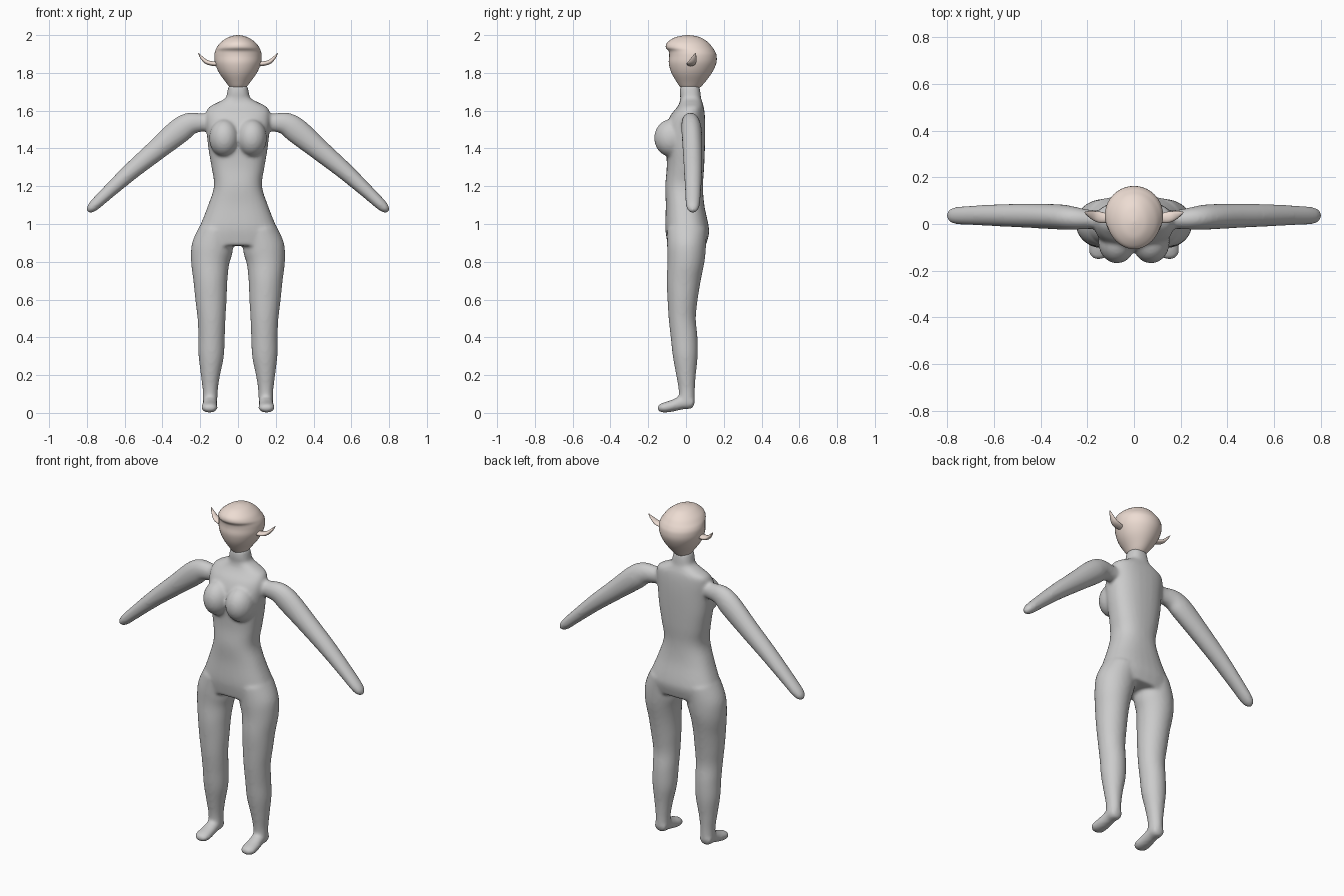
import bpy, bmesh, math
from mathutils import Vector, Matrix


def catmull(rows, steps):
    # Smoothly interpolate rows of ring parameters
    out = []
    n = len(rows)
    for i in range(n - 1):
        p = [rows[max(i - 1, 0)], rows[i], rows[i + 1], rows[min(i + 2, n - 1)]]
        for s in range(steps):
            t = s / steps
            out.append([0.5 * (2 * b + (c - a) * t + (2 * a - 5 * b + 4 * c - d) * t * t
                               + (3 * b - a - 3 * c + d) * t ** 3) for a, b, c, d in zip(*p)])
    out.append(list(rows[-1]))
    return out


def loft(bm, rows, v=(0, 1, 0), power=2.0, seg=32, steps=4, side=1):
    # rows: centre x, y, z, radius across, radius along v
    rows = catmull([(r[0] * side, *r[1:]) for r in rows], steps)
    v = Vector(v)
    rings = []
    for i, (x, y, z, a, b) in enumerate(rows):
        t = Vector(rows[min(i + 1, len(rows) - 1)][:3]) - Vector(rows[max(i - 1, 0)][:3])
        u = v.cross(t).normalized()
        ring = []
        for k in range(seg):
            c, s = math.cos(2 * math.pi * k / seg), math.sin(2 * math.pi * k / seg)
            c = math.copysign(abs(c) ** (2 / power), c)
            s = math.copysign(abs(s) ** (2 / power), s)
            ring.append(bm.verts.new(Vector((x, y, z)) + u * a * c + v * b * s))
        rings.append(ring)
    for r0, r1 in zip(rings, rings[1:]):
        for k in range(seg):
            j = (k + 1) % seg
            bm.faces.new((r0[k], r0[j], r1[j], r1[k]))
    bm.faces.new(rings[0][::-1])
    bm.faces.new(rings[-1])


def upright(rows):
    # z, half width, front y, back y -> loft rows
    return [(0, (f + b) / 2, z, w, (b - f) / 2) for z, w, f, b in rows]


def finish(bm, name, mat=None):
    bmesh.ops.recalc_face_normals(bm, faces=bm.faces)
    me = bpy.data.meshes.new(name)
    bm.to_mesh(me)
    bm.free()
    for p in me.polygons:
        p.use_smooth = True
    ob = bpy.data.objects.new(name, me)
    bpy.context.collection.objects.link(ob)
    if mat:
        me.materials.append(mat)
    return ob


skin = bpy.data.materials.new("skin")
skin.diffuse_color = (0.85, 0.72, 0.65, 1)

# Torso and neck
bm = bmesh.new()
loft(bm, upright([
    (0.885, 0.235, -0.095, 0.105), (0.95, 0.218, -0.107, 0.122), (1.0, 0.197, -0.11, 0.118),
    (1.1, 0.158, -0.107, 0.097), (1.2, 0.127, -0.11, 0.09), (1.3, 0.14, -0.102, 0.096),
    (1.4, 0.157, -0.105, 0.1), (1.5, 0.167, -0.11, 0.102), (1.57, 0.17, -0.085, 0.1),
    (1.615, 0.158, -0.05, 0.095), (1.64, 0.115, -0.035, 0.088), (1.665, 0.068, -0.03, 0.08),
    (1.695, 0.058, -0.033, 0.077), (1.735, 0.05, -0.03, 0.07)]), power=2.4)

for s in (1, -1):
    # Bust
    bmesh.ops.create_uvsphere(bm, u_segments=24, v_segments=16, radius=1,
        matrix=Matrix.Translation((0.073 * s, -0.077, 1.455)) @ Matrix.Diagonal((0.08, 0.092, 0.1, 1)))
    # Leg
    loft(bm, [
        (0.115, 0.005, 0.97, 0.09, 0.105), (0.135, 0.003, 0.88, 0.11, 0.103),
        (0.147, 0.0, 0.8, 0.102, 0.098), (0.146, -0.012, 0.7, 0.09, 0.09),
        (0.143, -0.018, 0.6, 0.083, 0.08), (0.14, -0.02, 0.5, 0.074, 0.072),
        (0.14, -0.01, 0.4, 0.07, 0.071), (0.142, -0.004, 0.3, 0.067, 0.066),
        (0.146, 0.0, 0.2, 0.051, 0.052), (0.147, 0.004, 0.12, 0.04, 0.043),
        (0.148, 0.004, 0.05, 0.038, 0.042), (0.148, 0.004, 0.028, 0.026, 0.028)], side=s)
    # Foot
    loft(bm, [
        (0.148, 0.045, 0.055, 0.014, 0.018), (0.148, 0.03, 0.056, 0.034, 0.036),
        (0.148, -0.02, 0.054, 0.036, 0.037), (0.15, -0.07, 0.038, 0.031, 0.041),
        (0.151, -0.115, 0.028, 0.027, 0.043), (0.151, -0.14, 0.026, 0.02, 0.033),
        (0.151, -0.152, 0.026, 0.007, 0.014)], v=(1, 0, 0), side=s)
    # Arm
    loft(bm, [
        (0.11, 0.02, 1.54, 0.043, 0.035), (0.19, 0.02, 1.537, 0.048, 0.041),
        (0.255, 0.025, 1.53, 0.06, 0.049), (0.315, 0.03, 1.49, 0.067, 0.054),
        (0.44, 0.035, 1.385, 0.056, 0.052), (0.567, 0.037, 1.278, 0.046, 0.048),
        (0.69, 0.037, 1.166, 0.036, 0.042), (0.76, 0.036, 1.1, 0.03, 0.037),
        (0.787, 0.036, 1.075, 0.02, 0.026), (0.797, 0.036, 1.066, 0.006, 0.01)], side=s)
body = finish(bm, "body")

# Fuse the overlapping parts into one smooth skin
rm = body.modifiers.new("fuse", 'REMESH')
rm.mode = 'VOXEL'
rm.voxel_size = 0.009
rm.use_smooth_shade = True
sm = body.modifiers.new("soften", 'SMOOTH')
sm.factor = 0.5
sm.iterations = 8

# Head with brow ridge
bm = bmesh.new()
loft(bm, upright([
    (1.713, 0.022, 0.0, 0.055), (1.722, 0.042, -0.027, 0.073), (1.75, 0.064, -0.048, 0.1),
    (1.8, 0.1, -0.077, 0.137), (1.85, 0.121, -0.091, 0.16), (1.89, 0.125, -0.089, 0.162),
    (1.915, 0.121, -0.092, 0.153), (1.935, 0.112, -0.107, 0.14), (1.96, 0.093, -0.1, 0.119),
    (1.985, 0.059, -0.065, 0.083), (1.996, 0.028, -0.025, 0.045), (2.0, 0.004, 0.005, 0.015)]),
    seg=40)
finish(bm, "head", skin)

# Pointed ears
bm = bmesh.new()
for s in (1, -1):
    loft(bm, [
        (0.105, 0.024, 1.848, 0.014, 0.018), (0.14, 0.028, 1.85, 0.012, 0.024),
        (0.17, 0.034, 1.86, 0.011, 0.021), (0.195, 0.043, 1.884, 0.007, 0.012),
        (0.212, 0.05, 1.906, 0.001, 0.002)], seg=16, side=s)
finish(bm, "ears", skin)
